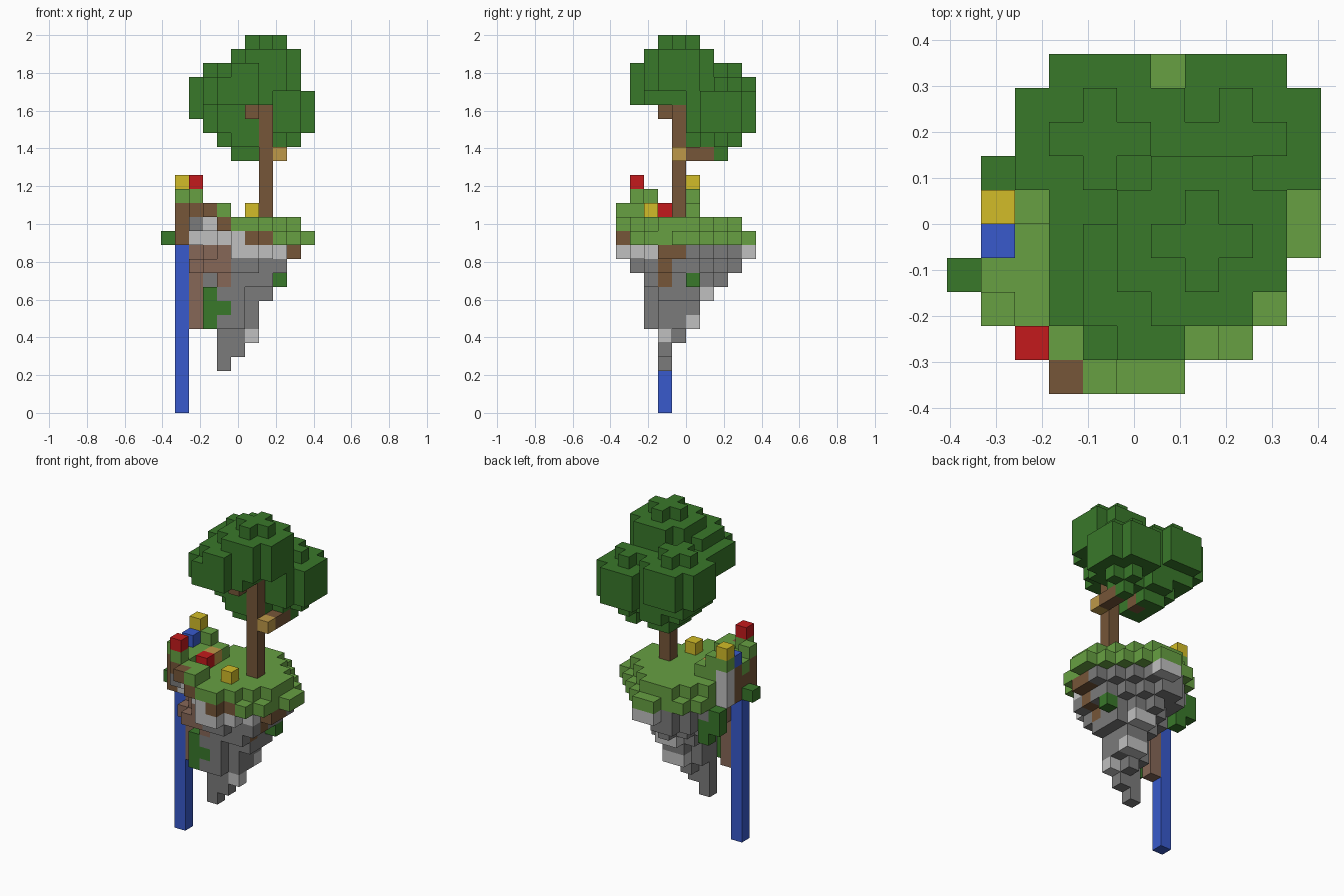
import bpy
import bmesh
from mathutils import Vector

cube = bpy.data.objects.get("Cube")
if cube:
    bpy.data.objects.remove(cube, do_unlink=True)

SIZE = 2 / 27                      # edge of one block
ORIGIN = Vector((5.5, 5, 0))       # block coordinates of the model centre

PALETTE = {
    "leaf": "39782a", "grass": "67a042", "stone": "7b7b7b", "pale_stone": "c0c0c0",
    "bark": "765638", "clay": "866757", "water": "385acc", "red_petal": "c41a1c",
    "yellow_petal": "d2bc28", "pale_wood": "be9848",
}


def linear(c):
    return c / 12.92 if c <= 0.04045 else ((c + 0.055) / 1.055) ** 2.4


def make_material(name, code):
    rgb = [linear(v / 255) for v in bytes.fromhex(code)]
    mat = bpy.data.materials.new(name)
    mat.use_nodes = True
    mat.diffuse_color = (*rgb, 1)
    bsdf = mat.node_tree.nodes["Principled BSDF"]
    bsdf.inputs["Base Color"].default_value = (*rgb, 1)
    bsdf.inputs["Roughness"].default_value = 0.9
    return mat


MATERIALS = {name: make_material(name, code) for name, code in PALETTE.items()}
blocks = {}                        # (i, j, k) -> (part, colour)


def box(part, colour, lo, hi=None):
    """Fill blocks from corner lo to corner hi, both included."""
    hi = hi or lo
    for i in range(lo[0], hi[0] + 1):
        for j in range(lo[1], hi[1] + 1):
            for k in range(lo[2], hi[2] + 1):
                blocks[i, j, k] = (part, colour)


def disc(part, rule, k, cx, cy, rx, ry, shear=0.2, near=0, far=99):
    """Fill one sheared elliptical layer, cut off diagonally at two corners."""
    for i in range(11):
        for j in range(10):
            dx = i - cx - shear * (j - cy)
            if (dx / rx) ** 2 + ((j - cy) / ry) ** 2 <= 1 and near <= i + j <= far:
                blocks[i, j, k] = (part, rule(i, j, k))


def leaf_ball(cx, cy, low, high, bottom=True, top=True):
    """Five-wide ball: cornerless squares capped with small crosses."""
    def leaf(i, j, k):
        return "leaf"
    for k in range(low, high + 1):
        disc("canopy", leaf, k, cx, cy, 2.3, 2.3, 0)
    for k, wanted in ((low - 1, bottom), (high + 1, top)):
        if wanted:
            disc("canopy", leaf, k, cx, cy, 1.1, 1.1, 0)


# Rock and turf colours
def rock(i, j, k):
    if k > 9 and i <= 4 and j <= 4:
        return "clay"
    if k == 11 and (j <= 2 or j == 9 or i + j == 6):
        return "pale_stone"
    if k >= 9 and j == 3 and i >= 7:
        return "bark"
    return "pale_stone" if (k, j) in ((8, 6), (6, 5)) else "stone"


def turf(i, j, k):
    if i == 1:
        return "pale_stone" if j == 5 else "bark"
    if k == 12 and i <= 7 and (j <= 1 or i + j == 5):
        return "pale_stone" if i <= 5 else "bark"
    return "grass"


# Floating island, from the tip up to the turf
box("rock", "stone", (4, 3, 3), (4, 3, 5))
box("rock", "stone", (5, 3, 4), (5, 3, 5))
box("rock", "stone", (5, 4, 5))
box("rock", "pale_stone", (6, 3, 5))
for layer in ((6, 5, 3.4, 1.6, 1.8), (7, 5, 3.6, 1.6, 1.8), (8, 5.3, 4, 2.2, 2.3)):
    disc("rock", rock, *layer)
disc("rock", rock, 9, 5.2, 4.5, 2.8, 3, far=12)
disc("rock", rock, 10, 5, 4.5, 3.6, 4, far=13)
disc("rock", rock, 11, 5.5, 4.5, 4, 5, near=5, far=14)
disc("turf", turf, 12, 5.5, 4.5, 5, 5, near=5, far=15)
disc("turf", turf, 13, 5, 4, 4.5, 4.5, near=4, far=14)
box("rock", "stone", (8, 2, 10))
box("rock", "stone", (7, 2, 9))
box("rock", "pale_stone", (6, 9, 11))
box("turf", "bark", (1, 2, 12), (1, 3, 12))
box("turf", "pale_stone", (2, 2, 12))
box("turf", "bark", (1, 2, 13))
box("turf", "stone", (2, 1, 13))
box("turf", "pale_stone", (3, 1, 13))
box("turf", "bark", (4, 0, 13))
box("rock", "bark", (9, 3, 11), (9, 4, 11))
box("rock", "clay", (2, 3, 6), (2, 3, 11))
box("rock", "clay", (4, 2, 9))

# Raised ridge on the front corner
box("ridge", "bark", (1, 2, 14), (1, 4, 14))
box("ridge", "pale_stone", (1, 5, 14))
for spot in ((2, 1, 14), (3, 0, 14)):
    box("ridge", "bark", spot)
for spot in ((1, 3, 14), (2, 2, 14), (2, 3, 14), (3, 1, 14), (4, 0, 14), (4, 1, 14),
             (2, 4, 14), (3, 5, 14), (2, 5, 14), (1, 2, 15), (2, 1, 15), (1, 5, 15),
             (2, 5, 15)):
    box("ridge", "grass", spot)

# Vines and hanging bushes
box("vines", "leaf", (3, 2, 6), (3, 2, 8))
box("vines", "leaf", (1, 6, 10), (1, 6, 11))
box("vines", "leaf", (2, 6, 9), (2, 6, 10))
for spot in ((4, 2, 7), (8, 5, 9), (0, 3, 12)):
    box("vines", "leaf", spot)

# Waterfall
box("waterfall", "water", (1, 3, 0), (1, 3, 11))

# Flowers and mushroom
for colour, spot in (("yellow_petal", (1, 5, 16)), ("yellow_petal", (6, 2, 14)),
                     ("red_petal", (2, 1, 16)), ("red_petal", (3, 3, 14)),
                     ("water", (1, 4, 15)), ("pale_wood", (3, 4, 14))):
    box("flowers", colour, spot)

# Tree canopy: two rear balls, a tall middle ball, a front ball, a low clump
leaf_ball(4, 7, 21, 23)
leaf_ball(8, 7, 20, 22)
leaf_ball(7, 4, 23, 25, bottom=False)
leaf_ball(5, 3, 22, 23, bottom=False, top=False)
box("canopy", "leaf", (6, 3, 22), (7, 5, 22))
box("canopy", "leaf", (4, 2, 24), (7, 4, 24))
box("canopy", "leaf", (5, 1, 24), (6, 1, 24))
box("canopy", "leaf", (3, 5, 20), (6, 8, 20))
box("canopy", "leaf", (4, 4, 20), (6, 4, 21))
box("canopy", "leaf", (4, 5, 19), (7, 7, 19))
box("canopy", "leaf", (5, 4, 19), (6, 8, 19))
box("canopy", "leaf", (5, 5, 18), (6, 7, 18))
box("canopy", "leaf", (8, 7, 18))

# Trunk and branches
box("trunk", "bark", (7, 4, 14), (7, 4, 21))
box("trunk", "bark", (6, 3, 21))
box("trunk", "bark", (8, 5, 18), (8, 6, 18))
box("trunk", "bark", (6, 6, 18))
box("trunk", "pale_wood", (8, 4, 18))


def build(part):
    """Make one mesh from the exposed block sides of a part."""
    bm = bmesh.new()
    used = sorted({c for p, c in blocks.values() if p == part})
    for cell, (owner, colour) in blocks.items():
        if owner != part:
            continue
        centre = Vector(cell) + Vector((0.5, 0.5, 0.5)) - ORIGIN
        for axis in range(3):
            for sign in (-1, 1):
                n = Vector([sign * (a == axis) for a in range(3)])
                if tuple(int(a + b) for a, b in zip(cell, n)) in blocks:
                    continue
                u = Vector([float(a == (axis + 1) % 3) for a in range(3)])
                v = n.cross(u)
                corners = [centre + (n + u * a + v * b) / 2
                           for a, b in ((-1, -1), (1, -1), (1, 1), (-1, 1))]
                face = bm.faces.new([bm.verts.new(c * SIZE) for c in corners])
                face.material_index = used.index(colour)
    bmesh.ops.remove_doubles(bm, verts=bm.verts, dist=SIZE / 100)
    mesh = bpy.data.meshes.new(part)
    bm.to_mesh(mesh)
    bm.free()
    for colour in used:
        mesh.materials.append(MATERIALS[colour])
    bpy.context.collection.objects.link(bpy.data.objects.new(part, mesh))


for part_name in sorted({p for p, c in blocks.values()}):
    build(part_name)
